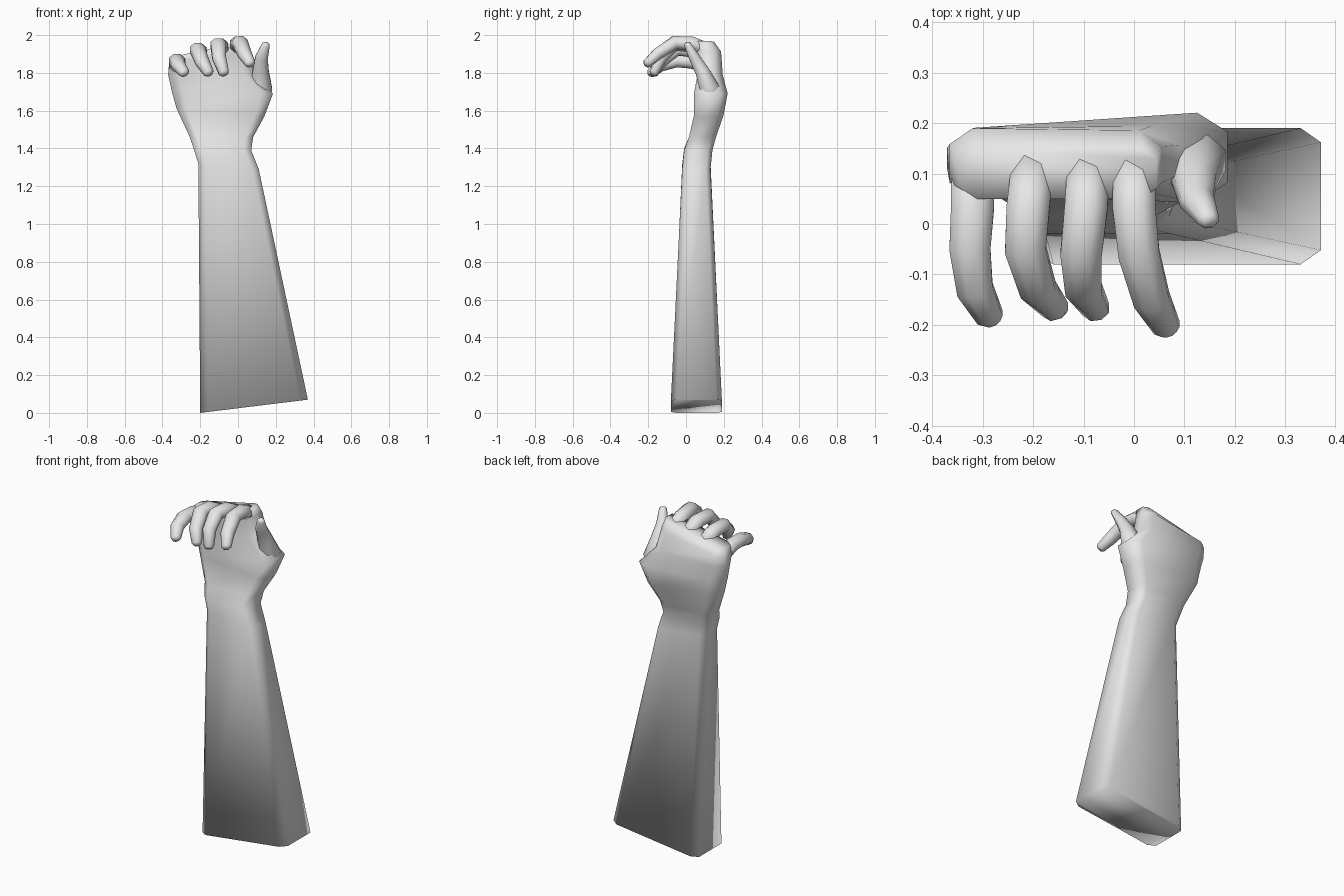
import bpy
import bmesh
import math
from mathutils import Vector

default_cube = bpy.data.objects.get("Cube")
if default_cube:
    bpy.data.objects.remove(default_cube, do_unlink=True)

# One plain grey material for everything
grey = bpy.data.materials.new("plain grey")
grey.use_nodes = True
grey_colour = (0.8, 0.8, 0.8, 1)
grey.diffuse_color = grey_colour
grey.node_tree.nodes["Principled BSDF"].inputs["Base Color"].default_value = grey_colour


def loft(name, rings):
    """Skin a list of equal-sized rings, cap both ends and smooth the result."""
    bm = bmesh.new()
    loops = [[bm.verts.new(point) for point in ring] for ring in rings]
    count = len(loops[0])
    for lower, upper in zip(loops, loops[1:]):
        for i in range(count):
            j = (i + 1) % count
            bm.faces.new((lower[i], lower[j], upper[j], upper[i]))
    bm.faces.new(reversed(loops[0]))
    bm.faces.new(loops[-1])
    bmesh.ops.recalc_face_normals(bm, faces=bm.faces)
    for face in bm.faces:
        face.smooth = True
    mesh = bpy.data.meshes.new(name)
    bm.to_mesh(mesh)
    bm.free()
    mesh.materials.append(grey)
    part = bpy.data.objects.new(name, mesh)
    bpy.context.collection.objects.link(part)
    return part


def chamfered_ring(left, right, left_y, right_y, cut):
    """Rectangle with cut corners, spanning two (x, z) ends and a (front, back) depth at each."""
    def place(x, side):
        t = (x - left[0]) / (right[0] - left[0])
        z = left[1] + t * (right[1] - left[1])
        front = left_y[0] + t * (right_y[0] - left_y[0])
        back = left_y[1] + t * (right_y[1] - left_y[1])
        inset = cut * 0.7
        y = {"front": front, "front_in": front + inset,
             "back_in": back - inset, "back": back}[side]
        return Vector((x, y, z))

    x_min, x_max = left[0], right[0]
    return [place(x_min + cut, "front"), place(x_max - cut, "front"),
            place(x_max, "front_in"), place(x_max, "back_in"),
            place(x_max - cut, "back"), place(x_min + cut, "back"),
            place(x_min, "back_in"), place(x_min, "front_in")]


def digit(name, path, radii, flatness=0.88, sides=8):
    """Tapered tube that follows a path, slightly flattened across its thickness."""
    points = [Vector(p) for p in path]
    rings = []
    for i, (centre, radius) in enumerate(zip(points, radii)):
        before = points[max(i - 1, 0)]
        after = points[min(i + 1, len(points) - 1)]
        tangent = (after - before).normalized()
        across = Vector((1, 0, 0))
        across = (across - tangent * across.dot(tangent)).normalized()
        normal = tangent.cross(across)
        ring = []
        for k in range(sides):
            angle = math.tau * (k + 0.5) / sides
            ring.append(centre + across * (radius * math.cos(angle))
                        + normal * (radius * flatness * math.sin(angle)))
        rings.append(ring)
    # Blunt rounded tip
    end = points[-1]
    push = (points[-1] - points[-2]).normalized() * radii[-1] * 0.45
    rings.append([end + (p - end) * 0.6 + push for p in rings[-1]])
    return loft(name, rings)


# Forearm, wrist and palm, from the slanted base up to the knuckles
sections = [
    ((-0.2, 0), (0.37, 0.07), (-0.08, 0.19), (-0.08, 0.19), 0.04),
    ((-0.21, 1.32), (0.11, 1.29), (-0.02, 0.13), (-0.02, 0.13), 0.035),
    ((-0.235, 1.4), (0.07, 1.39), (-0.01, 0.14), (-0.01, 0.14), 0.035),
    ((-0.255, 1.46), (0.08, 1.46), (0.02, 0.15), (0.015, 0.16), 0.04),
    ((-0.325, 1.61), (0.14, 1.57), (0.06, 0.185), (0.04, 0.2), 0.05),
    ((-0.35, 1.7), (0.185, 1.69), (0.06, 0.185), (0.04, 0.225), 0.06),
    ((-0.37, 1.79), (0.09, 1.79), (0.07, 0.19), (0.06, 0.195), 0.055),
    ((-0.365, 1.85), (0.055, 1.92), (0.05, 0.19), (0.05, 0.185), 0.045),
    ((-0.345, 1.885), (0.045, 1.97), (0.05, 0.15), (0.05, 0.15), 0.03),
]
loft("forearm_and_palm", [chamfered_ring(*section) for section in sections])

# Four curled fingers
finger_radii = (0.045, 0.046, 0.044, 0.039, 0.029)
fingers = {
    "index_finger": [(0, 0.12, 1.92), (0, 0.03, 1.955), (0.01, -0.06, 1.96),
                     (0.035, -0.15, 1.9), (0.065, -0.205, 1.85)],
    "middle_finger": [(-0.09, 0.12, 1.9), (-0.095, 0.03, 1.945), (-0.105, -0.06, 1.95),
                      (-0.1, -0.13, 1.88), (-0.075, -0.17, 1.8)],
    "ring_finger": [(-0.2, 0.12, 1.88), (-0.21, 0.03, 1.92), (-0.215, -0.05, 1.925),
                    (-0.19, -0.13, 1.86), (-0.155, -0.17, 1.8)],
    "little_finger": [(-0.32, 0.12, 1.83), (-0.32, 0.03, 1.86), (-0.325, -0.05, 1.865),
                      (-0.315, -0.13, 1.84), (-0.285, -0.185, 1.8)],
}
for finger_name, finger_path in fingers.items():
    digit(finger_name, finger_path, finger_radii)

# Thumb, rising from the heel of the palm
digit("thumb",
      [(0.1, 0.13, 1.62), (0.122, 0.125, 1.72), (0.12, 0.085, 1.81),
       (0.125, 0.045, 1.88), (0.148, 0.008, 1.95)],
      (0.055, 0.064, 0.046, 0.036, 0.022))
